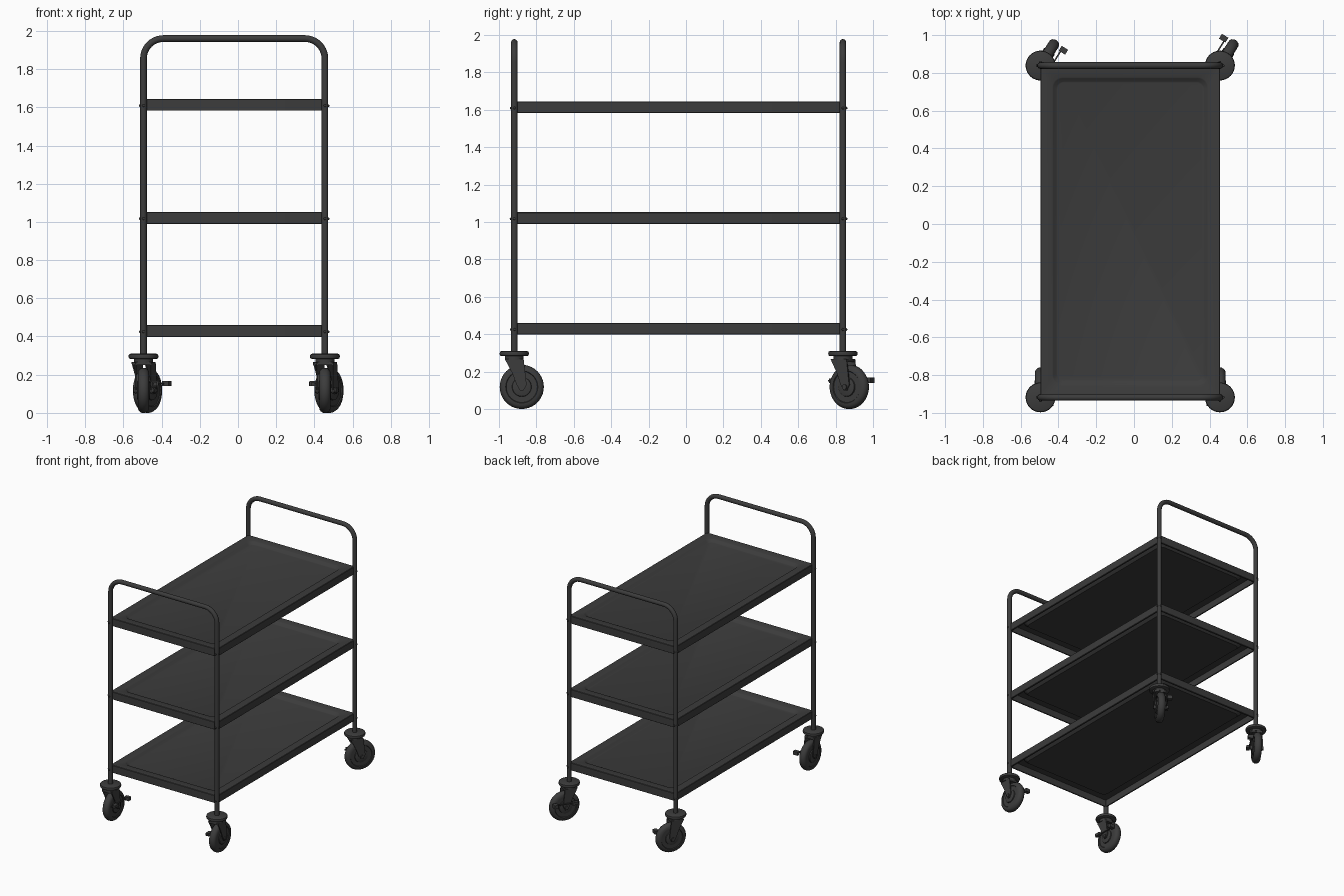
import bpy, bmesh, math
from mathutils import Matrix, Vector

cube = bpy.data.objects.get("Cube")
if cube:
    bpy.data.objects.remove(cube, do_unlink=True)

steel = bpy.data.materials.new("dark_grey")
steel.use_nodes = True
GREY = (0.045, 0.045, 0.045, 1)
steel.diffuse_color = GREY
steel.node_tree.nodes["Principled BSDF"].inputs["Base Color"].default_value = GREY

# Post centre lines
LEFT, RIGHT, FRONT, BACK = -0.495, 0.455, -0.918, 0.839
MID_X, MID_Y = (LEFT + RIGHT) / 2, (FRONT + BACK) / 2
SHELF_TOPS = {"bottom": 0.46, "middle": 1.052, "top": 1.644}
TUBE = 0.0175


def finish(name, bm, matrix=Matrix(), angle=35):
    bmesh.ops.recalc_face_normals(bm, faces=bm.faces)
    mesh = bpy.data.meshes.new(name)
    bm.to_mesh(mesh)
    bm.free()
    obj = bpy.data.objects.new(name, mesh)
    bpy.context.collection.objects.link(obj)
    obj.matrix_world = matrix
    mesh.materials.append(steel)
    bpy.ops.object.select_all(action='DESELECT')
    obj.select_set(True)
    bpy.context.view_layer.objects.active = obj
    bpy.ops.object.shade_smooth_by_angle(angle=math.radians(angle))
    return obj


def loft(bm, rings, closed=False):
    """Bridge rings of equal point count, then cap or close the ends."""
    loops = [[bm.verts.new(p) for p in ring] for ring in rings]
    n = len(loops[0])
    pairs = list(zip(loops, loops[1:]))
    if closed:
        pairs.append((loops[-1], loops[0]))
    for a, b in pairs:
        for i in range(n):
            j = (i + 1) % n
            bm.faces.new((a[i], a[j], b[j], b[i]))
    if not closed:
        bm.faces.new(loops[0])
        bm.faces.new(loops[-1])


def lathe(bm, profile, axis='Z', centre=(0, 0, 0), sides=32):
    """Profile of (radius, height) pairs turned about an axis."""
    turn = Matrix.Rotation(math.pi / 2, 3, 'Y') if axis == 'X' else Matrix.Identity(3)
    rings = []
    for r, h in profile:
        ring = []
        for i in range(sides):
            a = math.tau * i / sides
            ring.append(turn @ Vector((r * math.cos(a), r * math.sin(a), h)) + Vector(centre))
        rings.append(ring)
    loft(bm, rings)


def box(bm, low, high):
    low, high = Vector(low), Vector(high)
    scale = Matrix.Diagonal((*(high - low), 1))
    bmesh.ops.create_cube(bm, size=1, matrix=Matrix.Translation((low + high) / 2) @ scale)


def rounded_rect(inset, z, radius, steps=6):
    hx, hy = (RIGHT - LEFT) / 2 - inset, (BACK - FRONT) / 2 - inset
    points = []
    for k, (sx, sy) in enumerate(((1, 1), (-1, 1), (-1, -1), (1, -1))):
        for s in range(steps + 1):
            a = math.pi / 2 * (k + s / steps)
            points.append((MID_X + sx * (hx - radius) + radius * math.cos(a),
                           MID_Y + sy * (hy - radius) + radius * math.sin(a), z))
    return points


# Tray shelves: hollow folded skirt with a dished floor
def shelf(name, top):
    bm = bmesh.new()
    low = top - 0.062
    section = [(0.088, top - 0.028, 0.04), (0.066, top - 0.008, 0.05), (0.012, top - 0.008, 0.004),
               (0.012, low, 0.004), (0.002, low, 0.006), (0, low + 0.002, 0.008),
               (0, top - 0.003, 0.008), (0.003, top, 0.006), (0.062, top, 0.055),
               (0.068, top - 0.003, 0.05), (0.084, top - 0.018, 0.04), (0.09, top - 0.02, 0.035)]
    loft(bm, [rounded_rect(*s) for s in section])
    finish(name, bm)


# Bent tube frames, one at each end
def end_frame(name, y):
    bend, top, steps = 0.105, 1.96, 10
    path = [(LEFT, 0.3, math.pi)]
    for cx, start in ((LEFT + bend, math.pi), (RIGHT - bend, math.pi / 2)):
        for s in range(steps + 1):
            a = start - math.pi / 2 * s / steps
            path.append((cx + bend * math.cos(a), top - bend + bend * math.sin(a), a))
    path.append((RIGHT, 0.3, 0))
    rings = []
    for x, z, a in path:
        ring = []
        for i in range(16):
            t = math.tau * i / 16
            out = TUBE * math.cos(t)
            ring.append((x + out * math.cos(a), y + TUBE * math.sin(t), z + out * math.sin(a)))
        rings.append(ring)
    bm = bmesh.new()
    loft(bm, rings)
    finish(name, bm)


# Casters trail along local +y; side is the lateral direction of the brake
def caster(name, x, y, swivel, side):
    place = Matrix.Translation((x, y, 0)) @ Matrix.Rotation(math.radians(swivel), 4, 'Z')
    trail, radius = 0.04, 0.118

    bm = bmesh.new()
    lathe(bm, [(0.068, 0.282), (0.076, 0.286), (0.079, 0.296), (0.076, 0.306), (0.068, 0.31)])
    lathe(bm, [(0.05, 0.262), (0.05, 0.284)])
    finish(name + "_swivel_plate", bm, place)

    bm = bmesh.new()
    box(bm, (-0.044, -0.045, 0.25), (0.044, 0.048, 0.266))
    outline = [(-0.05, 0.266), (0.05, 0.266), (0.066, 0.13), (0.05, 0.1), (0.03, 0.1), (0.012, 0.13), (-0.01, 0.19)]
    for s in (-1, 1):
        loft(bm, [[(s * w, py, pz) for py, pz in outline] for w in (0.036, 0.044)])
    lathe(bm, [(0.014, -0.052), (0.014, 0.052)], 'X', (0, trail, radius), 12)
    finish(name + "_fork", bm, place)

    bm = bmesh.new()
    half = [(0.045, 0.033), (0.05, 0.031), (0.052, 0.024), (0.083, 0.024), (0.086, 0.029),
            (0.1, 0.028), (0.111, 0.021), (radius, 0.008)]
    profile = [(r, -h) for r, h in half] + [(r, h) for r, h in reversed(half)]
    lathe(bm, profile, 'X', (0, trail, radius), 40)
    finish(name + "_wheel", bm, place)

    bm = bmesh.new()
    for low, high in (((0.046, -0.06, 0.148), (0.054, 0.135, 0.156)),
                      ((0.04, 0.118, 0.14), (0.08, 0.148, 0.168)),
                      ((0.044, -0.045, 0.14), (0.07, 0.0, 0.162))):
        xs = sorted((side * low[0], side * high[0]))
        box(bm, (xs[0], *low[1:]), (xs[1], *high[1:]))
    finish(name + "_brake", bm, place)


for label, top in SHELF_TOPS.items():
    shelf(label + "_shelf", top)

for label, y, swivel in (("front", FRONT, 0), ("back", BACK, -32)):
    end_frame(label + "_frame", y)
    caster(label + "_right_caster", LEFT, y, swivel, 1)
    caster(label + "_left_caster", RIGHT, y, swivel, -1)

# Bolt heads where the shelves meet the posts
bm = bmesh.new()
for top in SHELF_TOPS.values():
    for x, sx in ((LEFT, -1), (RIGHT, 1)):
        for y, sy in ((FRONT, -1), (BACK, 1)):
            for offset in ((sx * TUBE, 0), (0, sy * TUBE)):
                spot = Matrix.Translation((x + offset[0], y + offset[1], top - 0.035))
                bmesh.ops.create_uvsphere(bm, u_segments=10, v_segments=6, radius=0.007, matrix=spot)
finish("shelf_bolts", bm)
